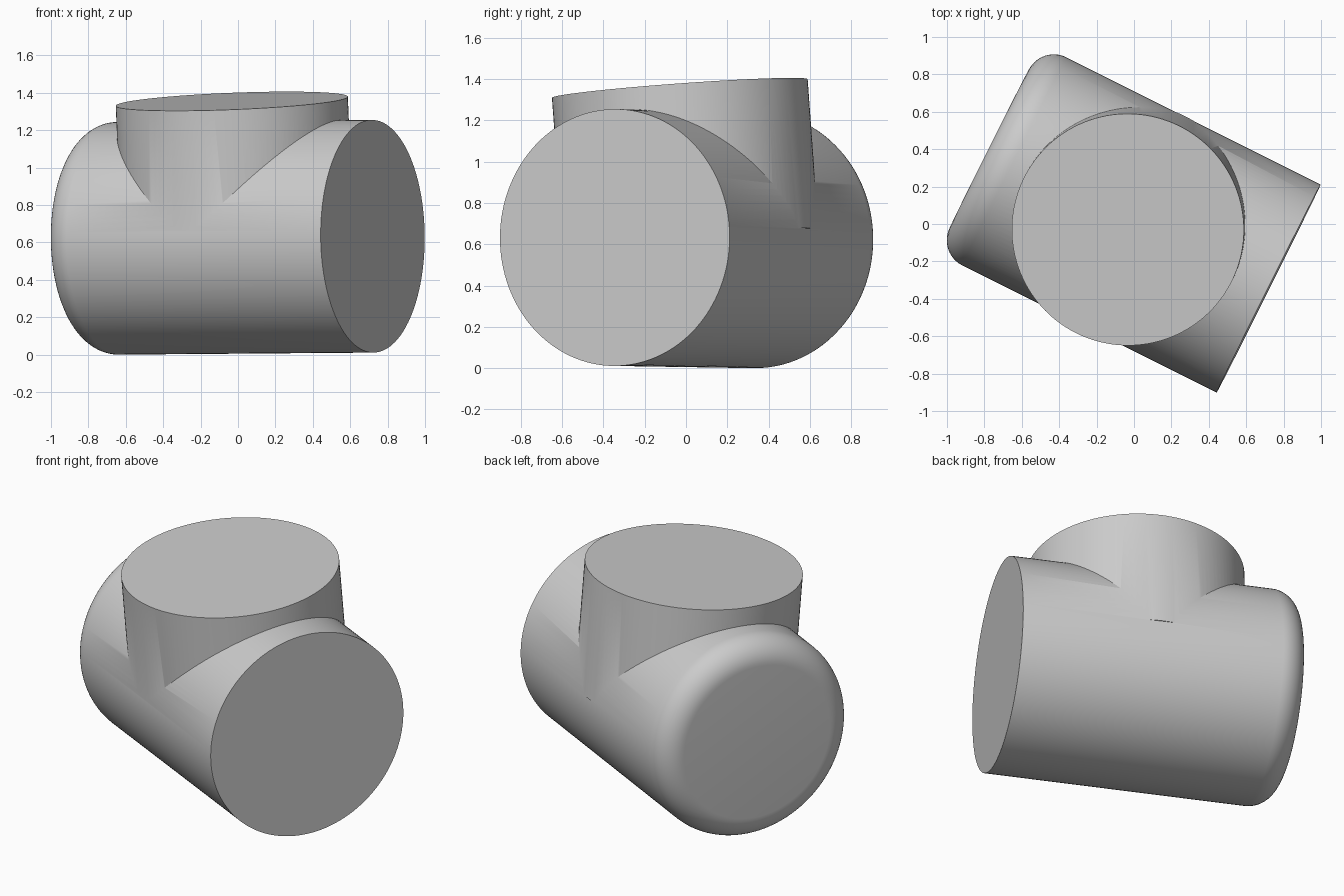
import bpy
import bmesh
from mathutils import Vector, Matrix

cube = bpy.data.objects.get("Cube")
if cube:
    bpy.data.objects.remove(cube, do_unlink=True)

SIDES = 128
grey = bpy.data.materials.new("light grey")
grey.use_nodes = True
GREY = (0.6, 0.6, 0.6, 1.0)
grey.diffuse_color = GREY
grey.node_tree.nodes["Principled BSDF"].inputs["Base Color"].default_value = GREY


def cylinder(name, start, end, radius, fillet=0.0):
    """Solid cylinder from start to end, with an optional rounded rim at the end."""
    start, end = Vector(start), Vector(end)
    axis = end - start
    bm = bmesh.new()
    bmesh.ops.create_cone(bm, cap_ends=True, segments=SIDES, radius1=radius,
                          radius2=radius, depth=axis.length)
    if fillet:
        rim = [e for e in bm.edges if all(v.co.z > 0 for v in e.verts)]
        bmesh.ops.bevel(bm, geom=rim, offset=fillet, segments=12,
                        profile=0.5, affect='EDGES')
    turn = axis.to_track_quat('Z', 'Y').to_matrix().to_4x4()
    bm.transform(Matrix.Translation((start + end) / 2) @ turn)
    mesh = bpy.data.meshes.new(name)
    bm.to_mesh(mesh)
    bm.free()
    mesh.materials.append(grey)
    obj = bpy.data.objects.new(name, mesh)
    bpy.context.collection.objects.link(obj)
    return obj


# Main pipe: flat at one end, rounded at the other
pipe = cylinder("tee_pipe", (0.72, -0.345, 0.633), (-0.774, 0.402, 0.621), 0.622, 0.15)

# Upright branch, leaning slightly, square to the main pipe
branch = cylinder("branch_pipe", (-0.004, 0.023, 0.627), (-0.033, -0.03, 1.355), 0.621)

# Join the two into one solid
union = pipe.modifiers.new("Join branch", 'BOOLEAN')
union.operation = 'UNION'
union.solver = 'EXACT'
union.object = branch
bpy.ops.object.select_all(action='DESELECT')
pipe.select_set(True)
bpy.context.view_layer.objects.active = pipe
bpy.ops.object.modifier_apply(modifier=union.name)
bpy.data.objects.remove(branch, do_unlink=True)

bpy.ops.object.shade_smooth_by_angle(angle=0.5)
